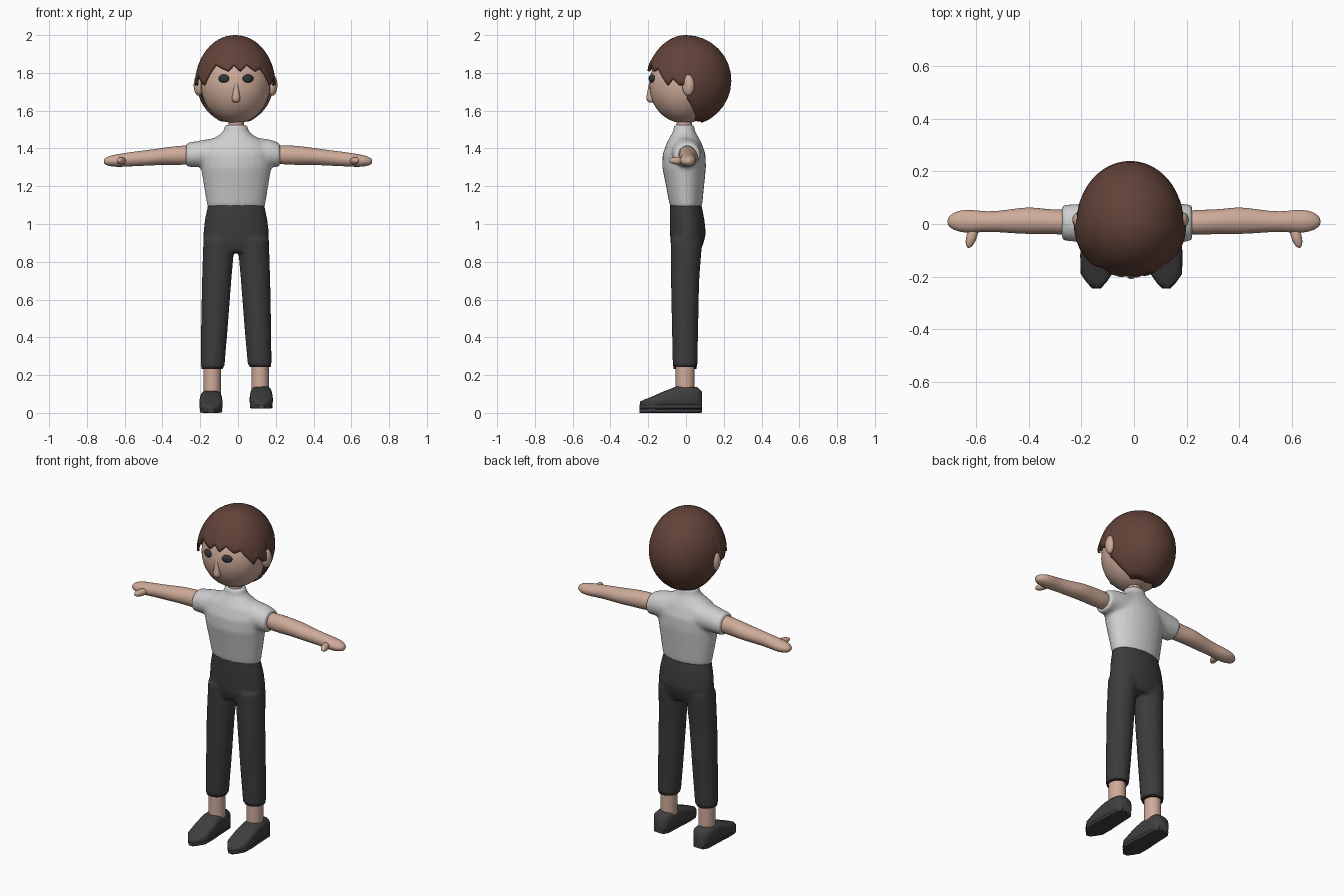
import bpy, bmesh, math
from mathutils import Vector

if "Cube" in bpy.data.objects:
    bpy.data.objects.remove(bpy.data.objects["Cube"], do_unlink=True)

MID = -0.01  # body centre line


def material(name, r, g, b):
    m = bpy.data.materials.new(name)
    m.use_nodes = True
    m.diffuse_color = (r, g, b, 1)
    node = m.node_tree.nodes["Principled BSDF"]
    node.inputs["Base Color"].default_value = (r, g, b, 1)
    node.inputs["Roughness"].default_value = 0.8
    return m


SKIN = material("skin", 0.62, 0.41, 0.32)
HAIR = material("brown hair", 0.12, 0.055, 0.04)
SHIRT = material("pale grey cloth", 0.62, 0.62, 0.62)
TROUSER = material("charcoal cloth", 0.045, 0.045, 0.047)
SHOE = material("dark grey leather", 0.05, 0.05, 0.052)
CUFF = material("black trim", 0.018, 0.018, 0.02)
EYE = material("eye", 0.03, 0.035, 0.04)


def finish(bm, name, mat, angle=50):
    bmesh.ops.recalc_face_normals(bm, faces=bm.faces)
    me = bpy.data.meshes.new(name)
    bm.to_mesh(me)
    bm.free()
    ob = bpy.data.objects.new(name, me)
    bpy.context.collection.objects.link(ob)
    me.materials.append(mat)
    bpy.ops.object.select_all(action="DESELECT")
    ob.select_set(True)
    bpy.context.view_layer.objects.active = ob
    bpy.ops.object.shade_smooth_by_angle(angle=math.radians(angle))
    return ob


def loft(bm, axis, rings, sides=24, power=1.0):
    """Skin ellipses (centre, radius u, radius v) set square to an axis."""
    u, v = {"x": ((0, 1, 0), (0, 0, 1)), "y": ((1, 0, 0), (0, 0, 1)),
            "z": ((1, 0, 0), (0, 1, 0))}[axis]
    u, v = Vector(u), Vector(v)
    bow = lambda t: math.copysign(abs(t) ** power, t)
    loops = []
    for centre, ru, rv in rings:
        angles = [2 * math.pi * i / sides for i in range(sides)]
        loops.append([bm.verts.new(Vector(centre) + u * ru * bow(math.cos(a))
                                   + v * rv * bow(math.sin(a))) for a in angles])
    for lo, hi in zip(loops, loops[1:]):
        for i in range(sides):
            j = (i + 1) % sides
            bm.faces.new((lo[i], lo[j], hi[j], hi[i]))
    bm.faces.new(loops[0])
    bm.faces.new(loops[-1])


def column(bm, rows, **kw):
    """Upright loft from rows of z, x, y, x radius, y radius."""
    loft(bm, "z", [((x, y, z), rx, ry) for z, x, y, rx, ry in rows], **kw)


def ball(name, mat, centre, radii, turn=0):
    bm = bmesh.new()
    bmesh.ops.create_uvsphere(bm, u_segments=32, v_segments=20, radius=1)
    ob = finish(bm, name, mat)
    ob.location, ob.scale, ob.rotation_euler.z = centre, radii, turn
    return ob


def blend(ob, repeat):
    """Fuse overlapping lofts into one soft garment."""
    r = ob.modifiers.new("fuse", "REMESH")
    r.mode, r.voxel_size, r.use_smooth_shade = "VOXEL", 0.01, True
    s = ob.modifiers.new("soften", "SMOOTH")
    s.factor, s.iterations = 0.5, repeat


def subdivide(ob, levels=1):
    s = ob.modifiers.new("round", "SUBSURF")
    s.levels = s.render_levels = levels


# Shirt: torso, collar and short sleeves
bm = bmesh.new()
column(bm, [(1.09, MID, 0, .153, .085), (1.2, MID, -.005, .171, .101),
            (1.3, MID, -.01, .187, .116), (1.37, MID, -.01, .19, .114),
            (1.43, MID, -.01, .165, .092), (1.465, MID, -.01, .1, .073),
            (1.49, MID, -.01, .067, .058), (1.525, MID, -.01, .06, .055)])
for side, end in ((-1, -.275), (1, .222)):
    loft(bm, "x", [((side * .08, 0, 1.375), .085, .085),
                   ((side * .17, .003, 1.375), .077, .073),
                   ((end, .005, 1.365), .068, .064)])
blend(finish(bm, "shirt", SHIRT), 10)

# Trousers: hips and two legs
bm = bmesh.new()
column(bm, [(.85, MID, .003, .165, .07), (.9, MID, .006, .174, .088),
            (.95, MID, .01, .174, .095), (1.02, MID, .006, .167, .092),
            (1.11, MID, -.002, .148, .083)])
for side, hem in ((-1, .237), (1, .247)):
    column(bm, [(hem, MID + side * .125, -.005, .063, .065),
                (.45, MID + side * .115, -.005, .071, .07),
                (.7, MID + side * .103, -.005, .078, .075),
                (.92, MID + side * .09, .003, .084, .084)])
blend(finish(bm, "trousers", TROUSER), 6)

# Neck
bm = bmesh.new()
column(bm, [(1.46, MID, -.01, .042, .042), (1.62, MID, -.01, .04, .04)])
finish(bm, "neck", SKIN)

# Arms, thumbs, ankles, cuffs and shoes
for side, word, lift in ((-1, "right", 0), (1, "left", .022)):
    bm = bmesh.new()
    loft(bm, "x", [((side * x, y, z), ry, rz) for x, y, z, ry, rz in (
        (.17, .005, 1.368, .05, .05), (.28, .007, 1.365, .048, .053),
        (.34, .01, 1.362, .048, .05), (.4, .014, 1.358, .054, .046),
        (.48, .01, 1.35, .045, .042), (.56, .009, 1.344, .037, .039),
        (.62, .01, 1.337, .047, .036), (.67, .011, 1.334, .042, .031),
        (.7, .01, 1.332, .026, .021), (.711, .009, 1.332, .01, .009))], sides=16)
    subdivide(finish(bm, word + "_arm", SKIN, 80))
    ball(word + "_thumb", SKIN, (side * .617, -.043, 1.335), (.02, .05, .02), side * .3)

    leg = MID + side * .127
    bm = bmesh.new()
    column(bm, [(.07, leg, -.005, .047, .05), (.3, leg, -.005, .046, .05)])
    finish(bm, word + "_ankle", SKIN)
    hem = .232 + lift / 2
    bm = bmesh.new()
    column(bm, [(hem, leg, -.005, .056, .06), (hem + .025, leg, -.005, .059, .062)])
    finish(bm, word + "_cuff", CUFF)

    foot = MID + side * .133
    bm = bmesh.new()
    loft(bm, "y", [((foot, y, lift + .005 + h / 2), w, h / 2) for y, w, h in (
        (.084, .034, .085), (.06, .051, .11), (0, .056, .115), (-.05, .058, .113),
        (-.12, .062, .086), (-.19, .06, .055), (-.222, .038, .043),
        (-.243, .016, .033))], sides=20, power=.6)
    finish(bm, word + "_shoe", SHOE, 60)
    # thin sole, narrower than the shoe
    bm = bmesh.new()
    loft(bm, "y", [((foot, y, lift + .011), w, .011) for y, w in (
        (.083, .034), (.06, .05), (-.05, .055), (-.12, .06), (-.19, .058),
        (-.222, .038), (-.246, .016))], sides=16, power=.4)
    finish(bm, word + "_sole", SHOE, 40)

# Head, ears and eyes
ball("head", SKIN, (-.013, -.01, 1.735), (.184, .185, .202))
for side, word in ((-1, "right"), (1, "left")):
    ball(word + "_ear", SKIN, (-.013 + side * .195, .012, 1.735), (.026, .033, .056), -side * .3)
    ball(word + "_eye", EYE, (-.011 + side * .064, -.181, 1.77), (.03, .014, .022), side * .35)

# Teardrop nose
bm = bmesh.new()
column(bm, [(1.765, MID, -.188, .003, .003), (1.72, MID, -.19, .013, .012),
            (1.68, MID, -.19, .021, .02), (1.657, MID, -.187, .025, .024),
            (1.642, MID, -.183, .015, .018)], sides=12)
subdivide(finish(bm, "nose", SKIN, 80))

# Hair: a shell whose lower edge follows heading from the face
FRINGE = ((-88, 1.735), (-76, 1.735), (-68, 1.785), (-52, 1.735), (-32, 1.845),
          (-10, 1.81), (-2, 1.845), (8, 1.81), (18, 1.845), (32, 1.81),
          (42, 1.825), (62, 1.735), (70, 1.77), (80, 1.735), (88, 1.735))
BACK = ((92, 1.66), (105, 1.59), (118, 1.545), (180, 1.535))
EDGE = [(-a, z) for a, z in reversed(BACK)] + list(FRINGE) + list(BACK)


def edge_height(a):
    for (a0, z0), (a1, z1) in zip(EDGE, EDGE[1:]):
        if a0 <= a <= a1:
            return z0 + (z1 - z0) * (a - a0) / (a1 - a0)


bm = bmesh.new()
columns, rows = 180, 14
crown = bm.verts.new((-.013, 0, 2.0))
strands = []
for i in range(columns):
    a = -180 + 360 * i / columns
    limit = math.acos((edge_height(a) - 1.76) / .24)
    heading = math.radians(a)
    depth = .2 if abs(a) < 90 else .24
    strand = []
    for k in range(1, rows + 1):
        t = k / rows
        flare = 1 + (.05 * t ** 4 if abs(a) < 90 else 0)
        r = math.sin(limit * t) * flare
        strand.append(bm.verts.new((-.015 + .205 * r * math.sin(heading),
                                    -depth * r * math.cos(heading),
                                    1.76 + .24 * math.cos(limit * t))))
    strands.append(strand)
for i, left in enumerate(strands):
    right = strands[(i + 1) % columns]
    bm.faces.new((crown, left[0], right[0]))
    for k in range(rows - 1):
        bm.faces.new((left[k], left[k + 1], right[k + 1], right[k]))
hair = finish(bm, "hair", HAIR, 60)
shell = hair.modifiers.new("thickness", "SOLIDIFY")
shell.thickness, shell.offset = .012, -1
